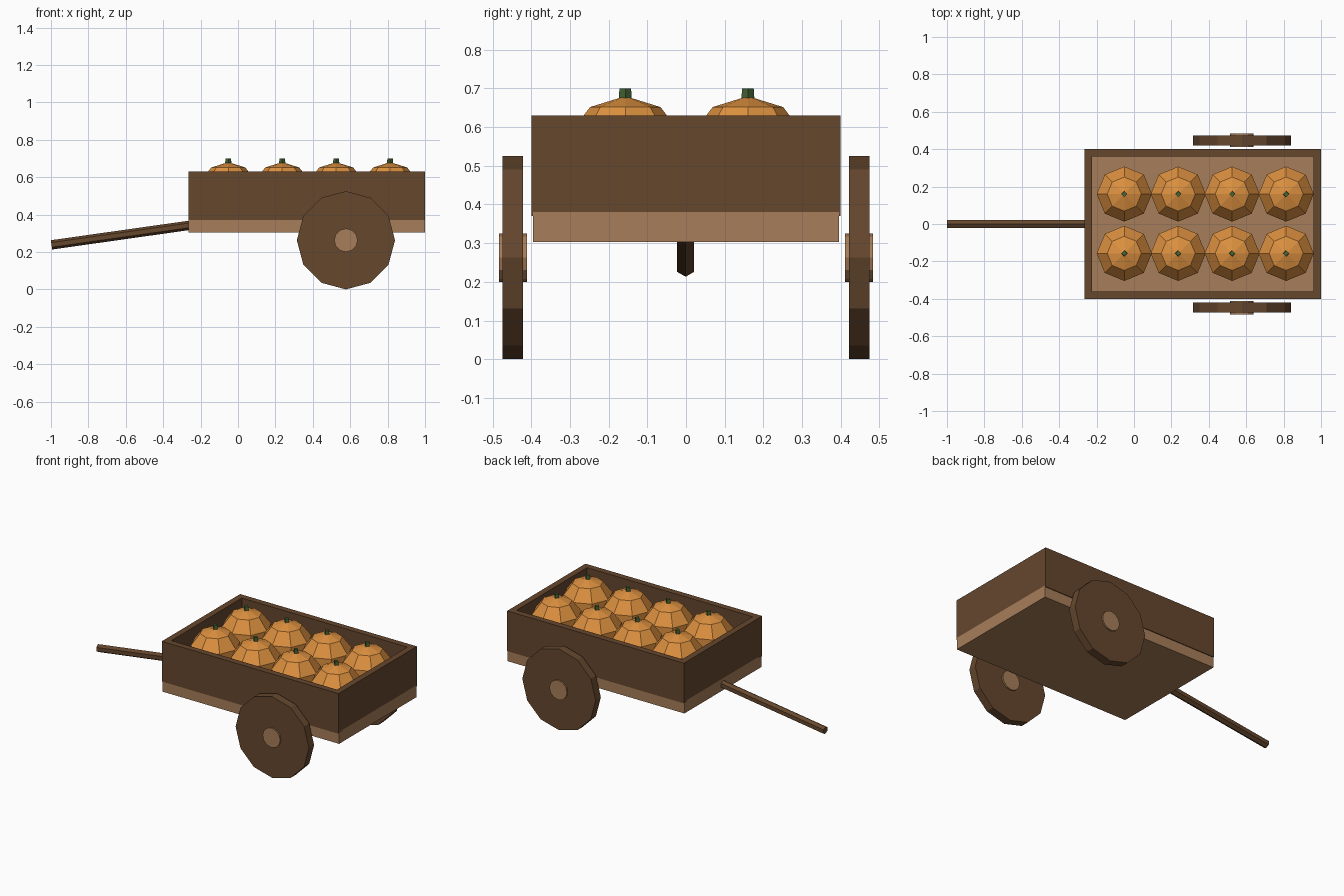
import bpy, bmesh
from math import pi, sin, cos
from mathutils import Vector, Matrix

cube = bpy.data.objects.get("Cube")
if cube:
    bpy.data.objects.remove(cube, do_unlink=True)


def material(name, r, g, b):
    m = bpy.data.materials.new(name)
    m.use_nodes = True
    m.diffuse_color = (r, g, b, 1)
    m.node_tree.nodes["Principled BSDF"].inputs["Base Color"].default_value = (r, g, b, 1)
    return m


dark_wood = material("dark wood", 0.130, 0.063, 0.027)
light_wood = material("light wood", 0.390, 0.205, 0.100)
orange = material("pumpkin orange", 0.72, 0.28, 0.05)
green = material("stem green", 0.06, 0.13, 0.035)


def finish(name, bm, mat):
    bmesh.ops.recalc_face_normals(bm, faces=bm.faces)
    mesh = bpy.data.meshes.new(name)
    bm.to_mesh(mesh)
    bm.free()
    mesh.materials.append(mat)
    obj = bpy.data.objects.new(name, mesh)
    bpy.context.collection.objects.link(obj)
    return obj


def box(name, lo, hi, mat):
    lo, hi = Vector(lo), Vector(hi)
    bm = bmesh.new()
    bmesh.ops.create_cube(bm, size=1)
    bmesh.ops.scale(bm, vec=hi - lo, verts=bm.verts)
    bmesh.ops.translate(bm, vec=(lo + hi) / 2, verts=bm.verts)
    return finish(name, bm, mat)


def rod(name, start, end, r1, r2, sides, mat):
    """Flat-sided tapered cylinder between two points."""
    start, end = Vector(start), Vector(end)
    axis = end - start
    turn = axis.to_track_quat('Z', 'Y').to_matrix().to_4x4()
    bm = bmesh.new()
    bmesh.ops.create_cone(bm, cap_ends=True, segments=sides, radius1=r1, radius2=r2,
                          depth=axis.length,
                          matrix=Matrix.Translation((start + end) / 2) @ turn)
    return finish(name, bm, mat)


# Cart bed and walls
back, front, half, wall, top = -0.265, 1.0, 0.4, 0.04, 0.63
box("cart_bed", (back, -0.395, 0.303), (front, 0.395, 0.38), light_wood)
box("end_wall_left", (front - wall, -half + wall, 0.38), (front, half - wall, top), dark_wood)
box("end_wall_right", (back, -half + wall, 0.38), (back + wall, half - wall, top), dark_wood)
for side, label in ((-1, "front"), (1, "back")):
    y0, y1 = sorted((side * half, side * (half - wall)))
    box("side_wall_" + label, (back, y0, 0.37), (front, y1, top), dark_wood)

    # Wheels with hubs
    cx, cz = 0.577, 0.2625
    rod("wheel_" + label, (cx, side * 0.421, cz), (cx, side * 0.474, cz),
        0.2625, 0.2625, 12, dark_wood)
    rod("hub_" + label, (cx, side * 0.411, cz), (cx, side * 0.483, cz),
        0.063, 0.063, 12, light_wood)

# Pull handle
rod("handle", (-0.997, -0.001, 0.238), (-0.255, -0.001, 0.343), 0.025, 0.025, 6, dark_wood)

# Pumpkins in two rows, each with a stem
for row, y in enumerate((-0.157, 0.16)):
    for col in range(4):
        x = -0.052 + 0.2885 * col
        tag = f"{row + 1}_{col + 1}"
        bm = bmesh.new()
        bmesh.ops.create_uvsphere(bm, u_segments=8, v_segments=5, radius=1)
        bmesh.ops.scale(bm, vec=(0.155, 0.155, 0.148), verts=bm.verts)
        bmesh.ops.translate(bm, vec=(x, y, 0.532), verts=bm.verts)
        finish("pumpkin_" + tag, bm, orange)
        rod("stem_" + tag, (x, y, 0.655), (x, y, 0.70), 0.018, 0.015, 4, green)
